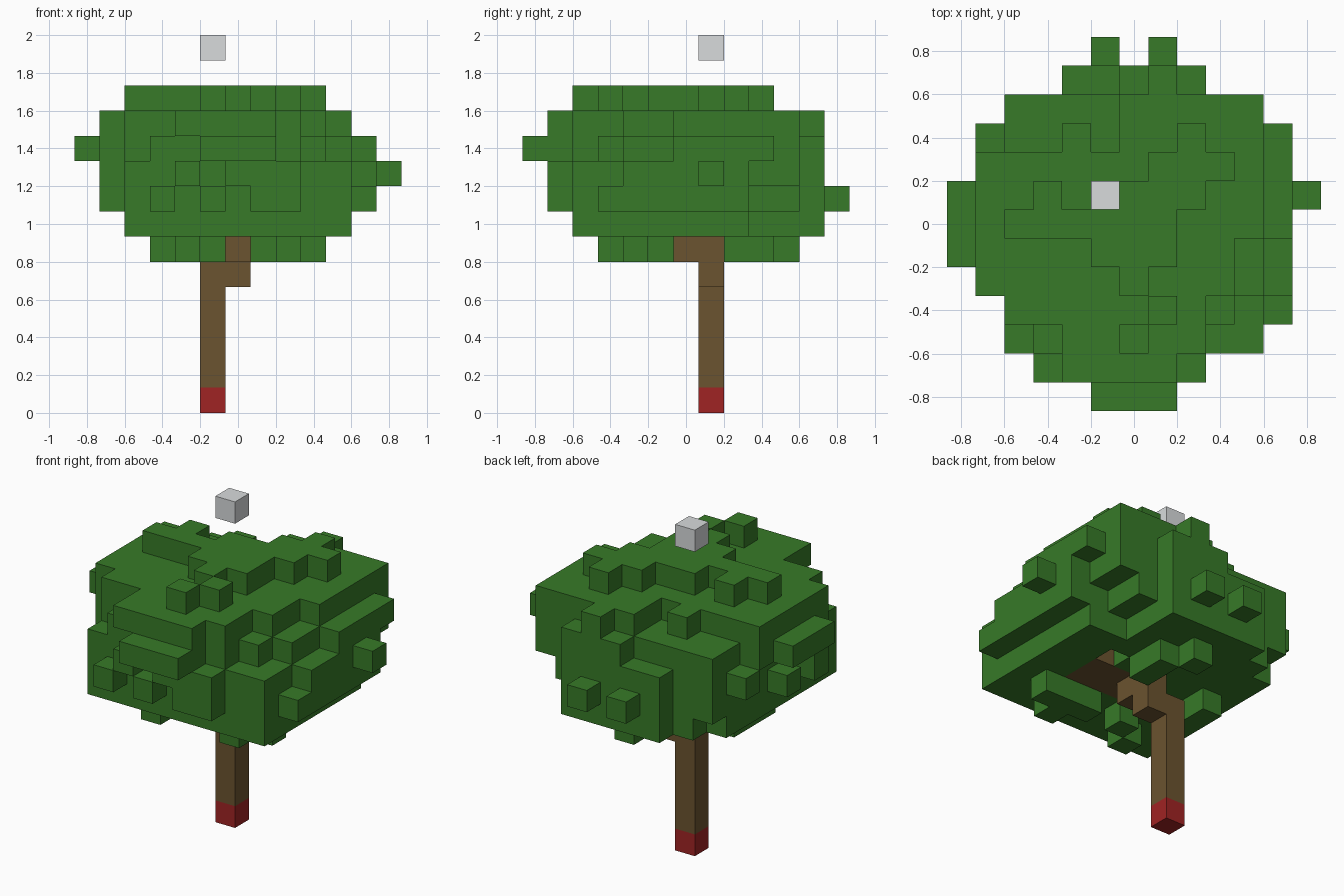
import bpy
import bmesh
import math
from mathutils import Vector

UNIT = 2 / 15  # edge length of one cube

default_cube = bpy.data.objects.get("Cube")
if default_cube:
    bpy.data.objects.remove(default_cube, do_unlink=True)


def make_material(name, rgb):
    mat = bpy.data.materials.new(name)
    mat.use_nodes = True
    color = (*rgb, 1)
    mat.diffuse_color = color
    mat.node_tree.nodes["Principled BSDF"].inputs["Base Color"].default_value = color
    return mat


def span(value):
    """One cell index, or an inclusive (first, last) pair, as a range."""
    first, last = value if isinstance(value, tuple) else (value, value)
    return range(first, last + 1)


def block(cells, z, x, y):
    cells.update((i, j, k) for i in span(x) for j in span(y) for k in span(z))


def carve(cells, z, x, y):
    cells.difference_update({(i, j, k) for i in span(x) for j in span(y) for k in span(z)})


def build(name, cells, material):
    """Skin a set of cube cells, keeping outer faces only and merging flat areas."""
    bm = bmesh.new()
    corners = {}

    def vertex(point):
        key = tuple(round(c * 2) for c in point)
        if key not in corners:
            corners[key] = bm.verts.new(point * UNIT)
        return corners[key]

    for cell in sorted(cells):
        center = Vector(cell) + Vector((0, 0, 0.5))
        for axis in range(3):
            for sign in (-1, 1):
                normal = Vector((0, 0, 0))
                normal[axis] = sign
                neighbour = tuple(c + round(n) for c, n in zip(cell, normal))
                if neighbour in cells:
                    continue
                side = Vector((0, 0, 0))
                side[(axis + 1) % 3] = 1
                up = normal.cross(side)
                quad = [center + (normal + side * a + up * b) / 2
                        for a, b in ((-1, -1), (1, -1), (1, 1), (-1, 1))]
                bm.faces.new([vertex(p) for p in quad])
    bmesh.ops.dissolve_limit(bm, angle_limit=math.radians(1),
                             verts=bm.verts[:], edges=bm.edges[:])
    mesh = bpy.data.meshes.new(name)
    bm.to_mesh(mesh)
    bm.free()
    mesh.materials.append(material)
    obj = bpy.data.objects.new(name, mesh)
    bpy.context.collection.objects.link(obj)
    return obj


green = make_material("leaf green", (0.038, 0.195, 0.021))
brown = make_material("bark brown", (0.147, 0.087, 0.029))
red = make_material("base red", (0.35, 0.017, 0.017))
grey = make_material("light grey", (0.69, 0.71, 0.72))

# Red foot and the floating marker above the tree
foot, marker = set(), set()
block(foot, z=0, x=-1, y=1)
block(marker, z=14, x=-1, y=1)

# Trunk with a kinked branch reaching into the crown
trunk = set()
block(trunk, z=(1, 5), x=-1, y=1)
block(trunk, z=5, x=0, y=1)
block(trunk, z=6, x=0, y=(0, 1))
block(trunk, z=7, x=(0, 2), y=(-1, 0))

# Main body of the crown, stepped under its back corner
crown = set()
block(crown, z=(7, 9), x=(-4, 4), y=(-4, 4))
carve(crown, z=8, x=4, y=(3, 4))
carve(crown, z=7, x=(3, 4), y=(3, 4))
carve(crown, z=7, x=-4, y=4)
carve(crown, z=7, x=2, y=1)

# Hanging leaves under the crown
block(crown, z=6, x=(1, 3), y=-2)
block(crown, z=6, x=2, y=-3)
block(crown, z=6, x=-2, y=-3)
block(crown, z=6, x=-1, y=-2)
block(crown, z=6, x=-3, y=(-1, 1))
block(crown, z=6, x=0, y=4)
block(crown, z=6, x=1, y=(2, 3))

# Back bulge with two knobs
block(crown, z=(7, 9), x=(-2, 2), y=5)
block(crown, z=10, x=(0, 2), y=5)
block(crown, z=11, x=1, y=5)
for side in (-1, 1):
    block(crown, z=8, x=side, y=6)

# Front bulges
for x in (-3, -1):
    block(crown, z=8, x=x, y=-5)
block(crown, z=(8, 9), x=(1, 2), y=-5)
for x in (-2, 0):
    block(crown, z=9, x=x, y=-5)
block(crown, z=10, x=(-1, 1), y=(-6, -5))

# Bulges toward +x
block(crown, z=8, x=5, y=(-3, 2))
block(crown, z=9, x=5, y=(-2, 2))
block(crown, z=9, x=6, y=1)
block(crown, z=10, x=5, y=(0, 3))

# Bulges toward -x
block(crown, z=(8, 9), x=-5, y=-2)
block(crown, z=8, x=-5, y=0)
block(crown, z=9, x=-5, y=3)
block(crown, z=(10, 11), x=-5, y=(-2, 2))
block(crown, z=10, x=-6, y=(-1, 1))

# Upper steps
block(crown, z=10, x=(-3, 2), y=-4)
block(crown, z=10, x=(-4, 3), y=-3)
block(crown, z=10, x=(-4, 4), y=(-2, 4))
block(crown, z=11, x=(-2, 1), y=-5)
block(crown, z=11, x=(-2, 2), y=-4)
block(crown, z=11, x=(-4, 2), y=-3)
block(crown, z=11, x=(-4, 3), y=(-2, -1))
block(crown, z=11, x=(-4, 4), y=(0, 2))
block(crown, z=11, x=-2, y=3)
block(crown, z=11, x=(0, 4), y=(3, 4))

# Top layer
block(crown, z=12, x=0, y=-4)
block(crown, z=12, x=1, y=-3)
block(crown, z=12, x=0, y=-2)
block(crown, z=12, x=(-1, 1), y=-1)
block(crown, z=12, x=(-4, 1), y=0)
block(crown, z=12, x=-3, y=1)
block(crown, z=12, x=(-1, 2), y=1)
block(crown, z=12, x=(1, 3), y=2)
block(crown, z=12, x=2, y=3)

# The branch takes its own cells out of the leaves
crown -= trunk

build("trunk_foot", foot, red)
build("trunk", trunk, brown)
build("leaf_crown", crown, green)
build("floating_cube", marker, grey)
